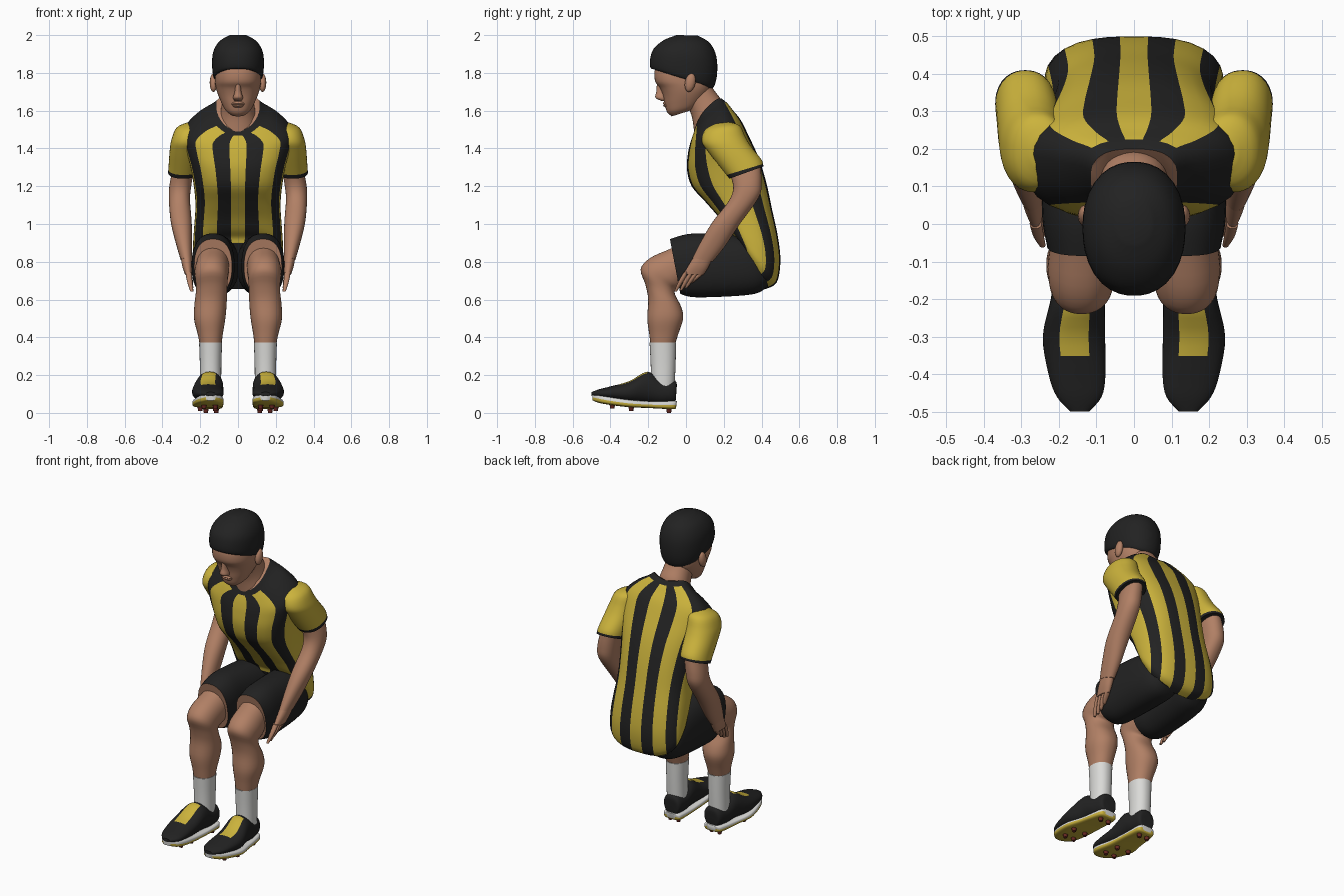
import bpy, bmesh, math
from mathutils import Matrix, Vector


def material(name, r, g, b):
    m = bpy.data.materials.new(name)
    m.diffuse_color = (r, g, b, 1)
    return m


YELLOW = material("yellow cloth", 0.60, 0.45, 0.045)
BLACK = material("black", 0.016, 0.016, 0.016)
SKIN = material("skin", 0.44, 0.215, 0.13)
WHITE = material("white", 0.70, 0.70, 0.68)
RED = material("dark red", 0.13, 0.02, 0.015)

# Column positions across a half section; stripe edges fall on these
HALF = [0, .16, .3, .47, .63, .78, .89, .96, .99, 1]
ACROSS = [-u for u in HALF[:0:-1]] + HALF
STEPS = 4


def finish(name, bm, mats, mirror):
    bmesh.ops.recalc_face_normals(bm, faces=bm.faces)
    me = bpy.data.meshes.new(name)
    bm.to_mesh(me)
    bm.free()
    for m in mats:
        me.materials.append(m)
    ob = bpy.data.objects.new(name, me)
    bpy.context.collection.objects.link(ob)
    if mirror:
        ob.modifiers.new("mirror", 'MIRROR').use_mirror_merge = False
    return ob


def spline(rings):
    """Catmull-Rom resampling of the ring parameters."""
    out, n = [], len(rings)
    for i in range(n - 1):
        p0, p1, p2, p3 = (rings[max(0, min(n - 1, i + k))] for k in (-1, 0, 1, 2))
        for s in range(STEPS):
            t = s / STEPS
            out.append([.5 * (2 * b + (c - a) * t + (2 * a - 5 * b + 4 * c - d) * t * t
                              + (3 * b - a - 3 * c + d) * t ** 3)
                        for a, b, c, d in zip(p0, p1, p2, p3)])
    return out + [list(rings[-1])]


def loft(name, rings, mats, rule=None, p=2.2, mirror=False, cap=(0, 0)):
    """Skin through rings (front y, front z, back y, back z, centre x, half width, side lift)."""
    bm = bmesh.new()
    rows = []
    shape = [(u, 1) for u in ACROSS] + [(u, -1) for u in ACROSS[-2:0:-1]]
    for r in spline([tuple(r) + (0,) * (7 - len(r)) for r in rings]):
        ay, az, by, bz, cx, rx, lift = r
        row = []
        for u, side in shape:
            v = side * (1 - abs(u) ** p) ** (1 / p)
            row.append(bm.verts.new((cx + u * rx, (ay + by) / 2 + v * (ay - by) / 2,
                                     (az + bz) / 2 + v * (az - bz) / 2 + lift * u * u)))
        rows.append(row)
    n = len(shape)
    for i in range(len(rows) - 1):
        for j in range(n):
            k = (j + 1) % n
            f = bm.faces.new((rows[i][j], rows[i][k], rows[i + 1][k], rows[i + 1][j]))
            if rule:
                mid = abs(shape[j][0] + shape[k][0]) / 2
                f.material_index = rule((i + .5) / STEPS, mid, j < len(ACROSS) - 1)
    for row, c in ((rows[0], cap[0]), (rows[-1], cap[1])):
        bm.faces.new(row).material_index = c
    return finish(name, bm, mats, mirror)


def stripes(t, u, front):
    if t > 10 or (t > 7 and u > .78):           # collar and shoulder seams
        return 1
    return sum(u > edge for edge in (.16, .47, .78, .96)) % 2


# Striped shirt body, hem to collar
loft("shirt", [
    (.27, .90, .42, .655, 0, .20), (.26, .93, .48, .69, 0, .235),
    (.22, .97, .50, .80, 0, .238), (.17, 1.04, .487, .93, 0, .232),
    (.10, 1.12, .455, 1.08, 0, .225), (.03, 1.20, .425, 1.22, 0, .235),
    (.005, 1.29, .385, 1.35, 0, .255), (.01, 1.37, .335, 1.46, 0, .28),
    (.02, 1.42, .29, 1.55, 0, .285, .01), (.03, 1.452, .25, 1.60, 0, .215, .04),
    (.036, 1.468, .225, 1.63, 0, .145, .055), (.045, 1.495, .20, 1.65, 0, .115, .055)],
    [YELLOW, BLACK, SKIN], stripes, p=2.7, cap=(1, 2))

# Sleeves with dark cuffs
loft("sleeve", [
    (.15, 1.53, .23, 1.54, .232, .04), (.10, 1.495, .285, 1.52, .252, .074),
    (.085, 1.435, .315, 1.46, .266, .086), (.12, 1.38, .345, 1.41, .275, .086),
    (.19, 1.29, .40, 1.34, .285, .082), (.23, 1.24, .41, 1.305, .29, .08)],
    [YELLOW, BLACK], lambda t, u, f: int(t > 4.4), mirror=True, cap=(0, 1))

# Arms, palms and fingers
loft("arm", [
    (.235, 1.26, .395, 1.31, .29, .056), (.25, 1.19, .40, 1.22, .305, .058),
    (.225, 1.12, .385, 1.14, .31, .056), (.14, 1.01, .285, 1.00, .30, .055),
    (.075, .90, .205, .88, .285, .042), (.035, .82, .14, .80, .273, .03)],
    [SKIN], mirror=True)
loft("palm", [
    (.04, .825, .135, .805, .273, .029), (.012, .78, .115, .765, .268, .026),
    (-.014, .735, .092, .73, .262, .019)], [SKIN], mirror=True)
for i in range(4):
    y, z, ty, tz = .001 + .026 * i, .745 - .003 * i, -.056 + .028 * i, .642 + .005 * i * i
    loft("finger", [
        (y - .013, z, y + .013, z, .262, .016),
        ((y + ty) / 2 - .014, (z + tz) / 2, (y + ty) / 2 + .012, (z + tz) / 2, .255, .014),
        (ty - .007, tz, ty + .007, tz, .244, .008)], [SKIN], mirror=True)

# Shorts, opening (filled by the thigh) to seat
loft("shorts_leg", [
    (-.085, .92, -.03, .63, .132, .10), (.0, .945, .02, .615, .132, .112),
    (.1, .95, .1, .612, .13, .115), (.26, .94, .28, .62, .12, .12),
    (.34, .92, .38, .635, .11, .115), (.38, .88, .435, .67, .10, .10)],
    [BLACK, SKIN], p=2.4, mirror=True, cap=(1, 0))

# Legs from thigh over the bent knee to the ankle
loft("leg", [
    (.0, .91, .0, .66, .13, .085), (-.08, .87, -.03, .665, .135, .088),
    (-.19, .82, -.04, .66, .14, .09), (-.24, .76, -.06, .65, .14, .085),
    (-.215, .68, -.055, .62, .14, .082), (-.20, .60, -.025, .56, .145, .085),
    (-.205, .50, -.015, .50, .15, .083), (-.195, .42, -.04, .42, .147, .067),
    (-.188, .365, -.058, .365, .145, .058)], [SKIN], mirror=True)
loft("sock", [
    (-.193, .372, -.052, .372, .145, .061), (-.187, .26, -.055, .26, .145, .057),
    (-.185, .14, -.06, .14, .145, .056)], [WHITE], mirror=True)

# Shoes with a yellow tongue panel, heel to toe
loft("shoe", [
    (-.05, .12, -.055, .06, .14, .03), (-.056, .17, -.065, .05, .14, .055),
    (-.13, .178, -.13, .045, .145, .066), (-.205, .218, -.20, .05, .15, .072),
    (-.30, .168, -.30, .055, .16, .083), (-.40, .14, -.40, .07, .152, .076),
    (-.46, .125, -.46, .08, .146, .060), (-.5, .11, -.5, .09, .145, .025)],
    [BLACK, YELLOW], lambda t, u, f: int(f and u < .47 and 3.1 < t < 4.5), mirror=True)
loft("sole", [
    (-.048, .062, -.052, .03, .14, .03), (-.06, .064, -.064, .02, .14, .056),
    (-.13, .062, -.13, .022, .145, .066), (-.20, .062, -.20, .026, .15, .072),
    (-.30, .07, -.30, .03, .16, .082), (-.40, .085, -.40, .042, .152, .076),
    (-.46, .096, -.46, .053, .146, .059), (-.497, .10, -.495, .066, .145, .025)],
    [WHITE, YELLOW], lambda t, u, f: int(not f), p=4, mirror=True)

# Studs under the soles
bm = bmesh.new()
for x, y, low in ((.115, -.09, 0), (.17, -.09, 0), (.12, -.29, .01),
                  (.2, -.29, .01), (.12, -.39, .022), (.18, -.39, .022)):
    bmesh.ops.create_cone(bm, cap_ends=True, segments=8, radius1=.011, radius2=.016,
                          depth=.03, matrix=Matrix.Translation((x, y, low + .015)))
finish("studs", bm, [RED], True)

# Neck and head
loft("neck", [
    (.045, 1.47, .20, 1.60, 0, .10), (.035, 1.55, .187, 1.655, 0, .09),
    (.02, 1.60, .155, 1.70, 0, .083), (.0, 1.64, .135, 1.73, 0, .08)], [SKIN])
loft("head", [
    (-.075, 1.57, .02, 1.60, 0, .042), (-.10, 1.592, .06, 1.62, 0, .068),
    (-.113, 1.635, .10, 1.66, 0, .09), (-.122, 1.68, .125, 1.70, 0, .108),
    (-.138, 1.72, .135, 1.73, 0, .118), (-.163, 1.755, .14, 1.76, 0, .122),
    (-.166, 1.81, .145, 1.79, 0, .122), (-.15, 1.85, .14, 1.85, 0, .11)], [SKIN], p=2.3)
loft("nose", [
    (-.154, 1.745, -.11, 1.745, 0, .013), (-.157, 1.70, -.10, 1.70, 0, .018),
    (-.162, 1.668, -.10, 1.668, 0, .026), (-.13, 1.652, -.10, 1.652, 0, .018)], [SKIN])
loft("lips", [
    (-.116, 1.648, -.09, 1.648, 0, .025), (-.123, 1.637, -.09, 1.637, 0, .034),
    (-.116, 1.632, -.09, 1.632, 0, .034), (-.121, 1.626, -.09, 1.626, 0, .03),
    (-.108, 1.616, -.09, 1.616, 0, .02)], [SKIN])
bm = bmesh.new()
bmesh.ops.create_uvsphere(bm, u_segments=12, v_segments=8, radius=1,
                          matrix=Matrix.Translation((.13, .022, 1.748))
                          @ Matrix.Rotation(math.radians(-12), 4, 'X')
                          @ Matrix.Diagonal(Vector((.02, .028, .05, 1))))
finish("ear", bm, [SKIN], True)

# Short hair
loft("hair", [
    (-.16, 1.825, .125, 1.71, 0, .105), (-.187, 1.825, .15, 1.73, 0, .128),
    (-.19, 1.87, .165, 1.80, 0, .137), (-.173, 1.925, .16, 1.89, 0, .132),
    (-.12, 1.972, .125, 1.96, 0, .10), (-.05, 2.0, .06, 1.998, 0, .045)], [BLACK])

# Smooth shading with sharp rims kept
bpy.ops.object.select_all(action='SELECT')
bpy.context.view_layer.objects.active = bpy.context.selected_objects[0]
bpy.ops.object.shade_smooth_by_angle(angle=math.radians(50))
